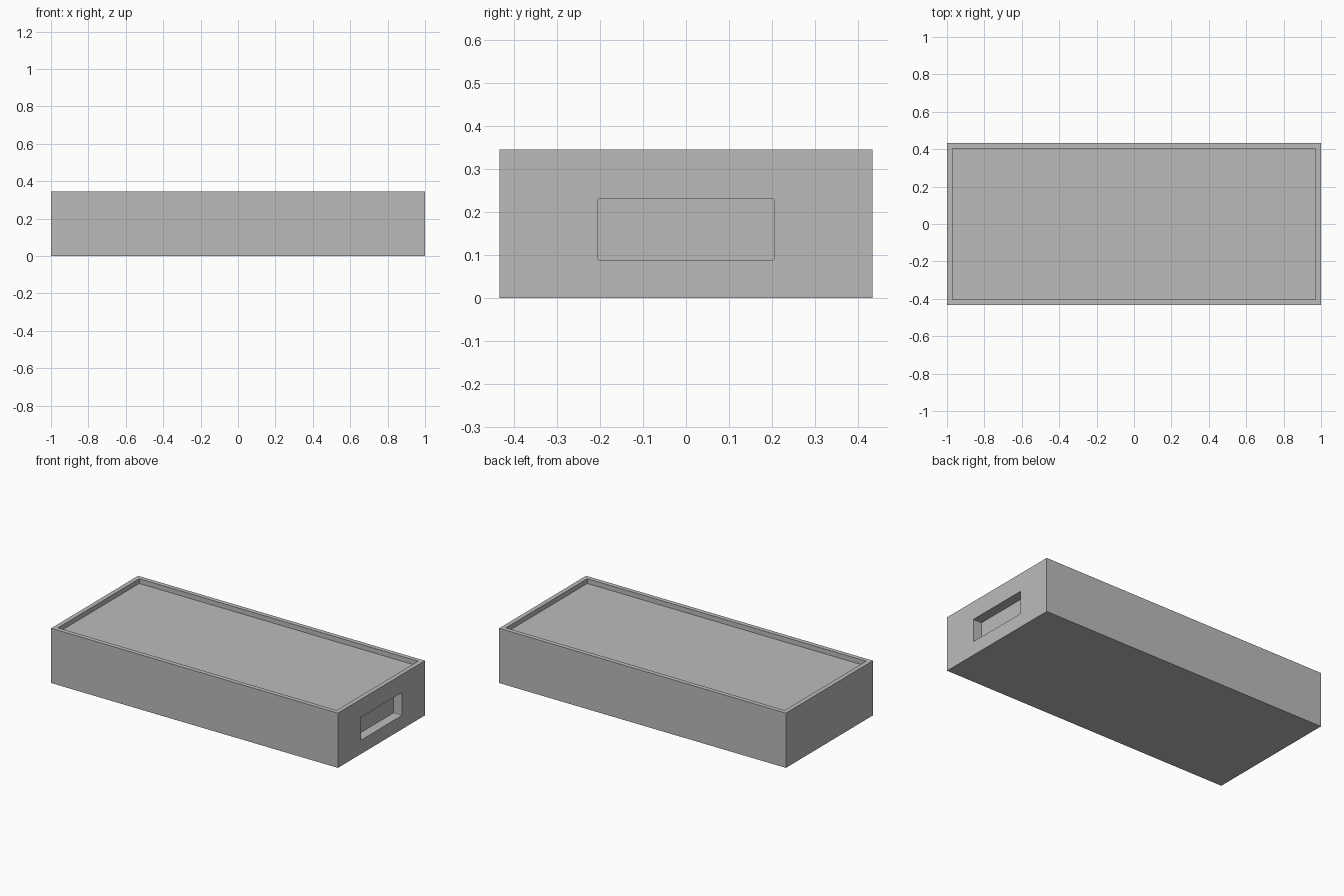
import bpy
import bmesh
from mathutils import Matrix, Vector

default_cube = bpy.data.objects.get("Cube")
if default_cube:
    bpy.data.objects.remove(default_cube, do_unlink=True)

LENGTH, WIDTH, HEIGHT = 2.0, 0.866, 0.345
RIM, TRAY_DEPTH = 0.04, 0.03
SLOT_WIDTH, SLOT_LOW, SLOT_HIGH, SLOT_DEPTH = 0.41, 0.087, 0.231, 0.06

grey = bpy.data.materials.new("plain_grey")
grey.use_nodes = True
colour = (0.5, 0.5, 0.5, 1)
grey.diffuse_color = colour
grey.node_tree.nodes["Principled BSDF"].inputs["Base Color"].default_value = colour


def box(name, size, centre, corner=0):
    """Box whose edges along x can be slightly rounded."""
    bm = bmesh.new()
    bmesh.ops.create_cube(bm, size=1, matrix=Matrix.Translation(centre) @ Matrix.Diagonal((*size, 1)))
    if corner:
        along_x = [e for e in bm.edges
                   if abs(e.verts[0].co.x - e.verts[1].co.x) > size[0] / 2]
        bmesh.ops.bevel(bm, geom=along_x, offset=corner, segments=2,
                        profile=0.5, affect='EDGES')
    mesh = bpy.data.meshes.new(name)
    bm.to_mesh(mesh)
    bm.free()
    mesh.materials.append(grey)
    obj = bpy.data.objects.new(name, mesh)
    bpy.context.collection.objects.link(obj)
    return obj


# Solid body with a shallow tray sunk into its top
body = box("tray_body", (LENGTH, WIDTH, HEIGHT), (0, 0, HEIGHT / 2))
bm = bmesh.new()
bm.from_mesh(body.data)
bm.normal_update()
top = max(bm.faces, key=lambda f: f.normal.z)
bmesh.ops.inset_region(bm, faces=[top], thickness=RIM)
floor = bmesh.ops.extrude_discrete_faces(bm, faces=[top])["faces"][0]
bmesh.ops.translate(bm, verts=floor.verts, vec=Vector((0, 0, -TRAY_DEPTH)))
bmesh.ops.recalc_face_normals(bm, faces=bm.faces)
bm.to_mesh(body.data)
bm.free()

# Blind hand slot in the left end
cutter = box("slot_cutter", (SLOT_DEPTH * 2, SLOT_WIDTH, SLOT_HIGH - SLOT_LOW),
             (LENGTH / 2, 0, (SLOT_LOW + SLOT_HIGH) / 2), corner=0.005)
cutter.hide_render = True
cut = body.modifiers.new("hand_slot", 'BOOLEAN')
cut.operation = 'DIFFERENCE'
cut.solver = 'EXACT'
cut.object = cutter
bpy.context.view_layer.objects.active = body
bpy.ops.object.modifier_apply(modifier=cut.name)
bpy.data.objects.remove(cutter, do_unlink=True)
